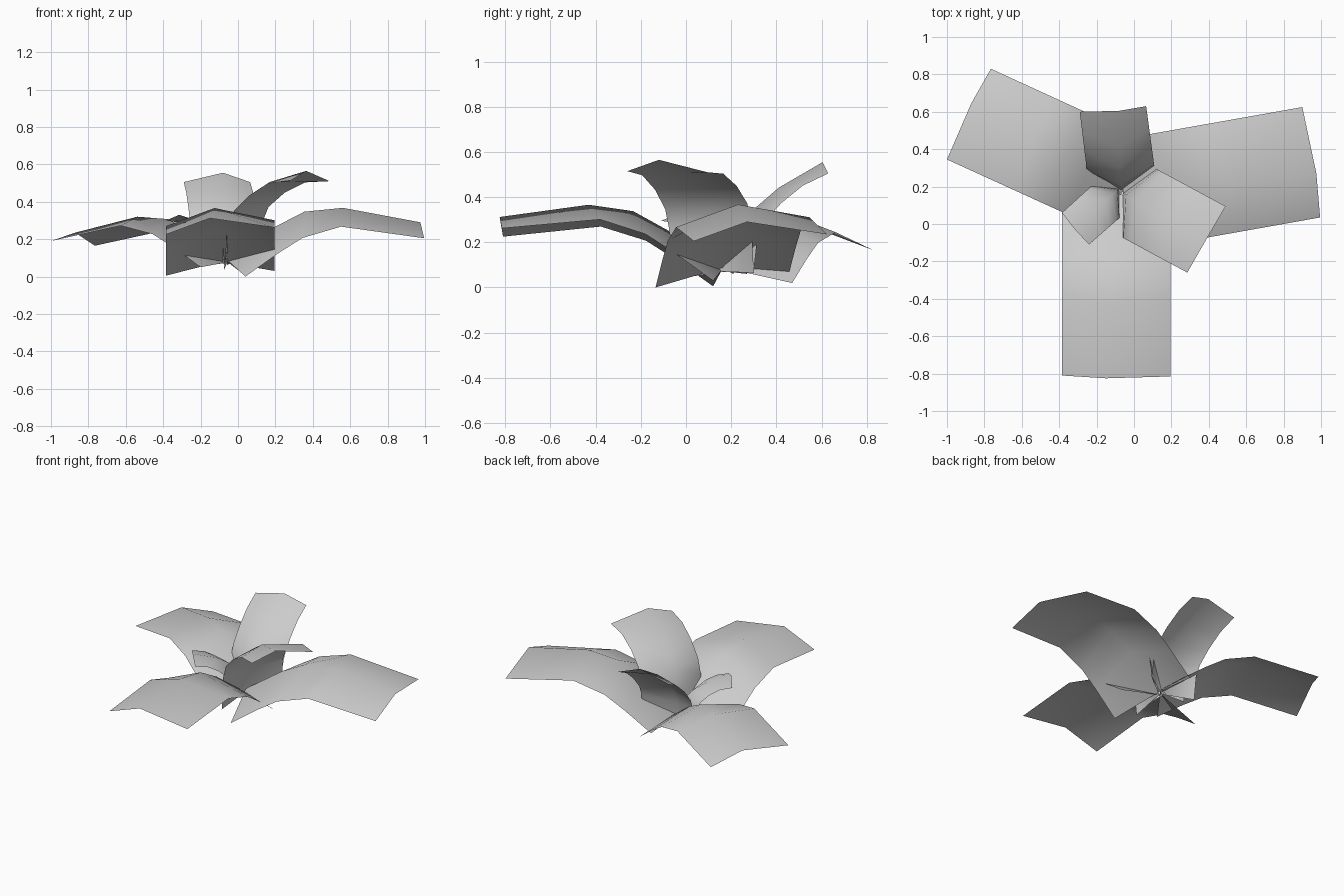
import bpy, bmesh
from mathutils import Vector

cube = bpy.data.objects.get("Cube")
if cube:
    bpy.data.objects.remove(cube)

GREY = (0.6, 0.6, 0.6, 1)
mat = bpy.data.materials.new("leaf grey")
mat.use_nodes = True
mat.diffuse_color = GREY
bsdf = next(n for n in mat.node_tree.nodes if n.type == 'BSDF_PRINCIPLED')
bsdf.inputs["Base Color"].default_value = GREY

# Bend profiles: (fraction from base to tip, rise above the straight line)
BIG_RIDGE = [(0, 0), (.24, .115), (.40, .165), (.60, .147), (1, 0)]
BIG_EDGE = [(0, 0), (.18, .08), (.32, .132), (.535, .147), (1, 0)]
SMALL_RIDGE = [(0, 0), (.04, .13), (.14, .21), (.28, .215), (.54, .168), (1, 0)]
SMALL_EDGE = [(0, 0), (.05, .20), (.14, .245), (.37, .22), (.66, .145), (1, 0)]


def bent_line(base, tip, profile, bend):
    base, tip = Vector(base), Vector(tip)
    return [base.lerp(tip, t) + Vector((0, 0, rise * bend)) for t, rise in profile]


def leaf(name, bases, tips, ridge, edge, bend):
    """Arched, ridged leaf spanned by edge, ridge and edge lines."""
    lines = [bent_line(b, t, p, bend)
             for b, t, p in zip(bases, tips, (edge, ridge, edge))]
    bm = bmesh.new()
    grid = [[bm.verts.new(p) for p in line] for line in lines]
    for a, b in zip(grid, grid[1:]):
        for i in range(len(a) - 1):
            bm.faces.new((a[i], a[i + 1], b[i + 1], b[i]))
    bm.normal_update()
    if sum(f.normal.z * f.calc_area() for f in bm.faces) < 0:
        bmesh.ops.reverse_faces(bm, faces=bm.faces[:])
    for f in bm.faces:
        f.smooth = True
    me = bpy.data.meshes.new(name)
    bm.to_mesh(me)
    bm.free()
    me.materials.append(mat)
    bpy.context.collection.objects.link(bpy.data.objects.new(name, me))


# Three broad, spreading outer leaves
leaf("front_outer_leaf",
     [(-.385, .12, .005), (-.09, .16, .08), (.195, .12, .03)],
     [(-.385, -.81, .225), (-.15, -.825, .312), (.195, -.815, .262)],
     BIG_RIDGE, BIG_EDGE, 1.0)
leaf("left_outer_leaf",
     [(.04, -.135, 0), (-.06, .17, .09), (-.06, .455, .06)],
     [(.995, .035, .205), (.975, .27, .29), (.9, .625, .235)],
     BIG_RIDGE, BIG_EDGE, 1.07)
leaf("right_outer_leaf",
     [(-.2, -.02, .05), (-.04, .2, .08), (.02, .47, .02)],
     [(-1.0, .345, .19), (-.87, .645, .235), (-.765, .83, .165)],
     BIG_RIDGE, BIG_EDGE, 1.0)

# Three upright, curling inner leaves
leaf("left_inner_leaf",
     [(-.075, -.065, .035), (-.06, .165, .07), (.11, .3, .065)],
     [(.285, -.26, .515), (.365, -.12, .565), (.49, .095, .51)],
     SMALL_RIDGE, SMALL_EDGE, 1.0)
leaf("back_inner_leaf",
     [(-.25, .27, .06), (-.07, .18, .07), (.11, .3, .07)],
     [(-.29, .6, .505), (-.08, .605, .555), (.065, .63, .505)],
     SMALL_RIDGE, SMALL_EDGE, 0.65)
leaf("right_inner_leaf",
     [(-.07, .04, .06), (-.08, .19, .07), (-.22, .21, .06)],
     [(-.24, -.11, .295), (-.315, -.03, .33), (-.385, .06, .3)],
     SMALL_RIDGE, SMALL_EDGE, 0.5)
